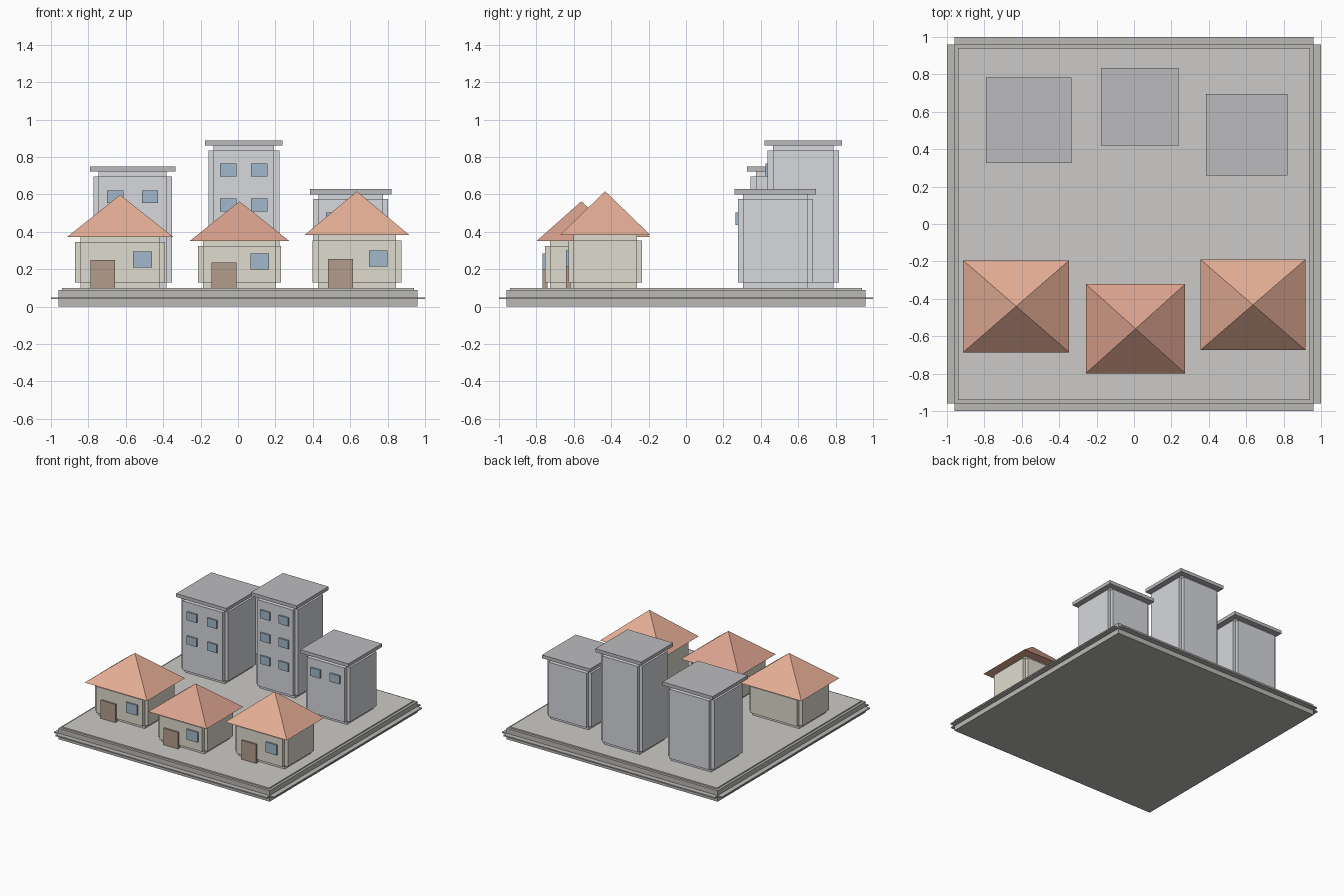
import bpy, bmesh
from mathutils import Matrix, Vector

if "Cube" in bpy.data.objects:
    bpy.data.objects.remove(bpy.data.objects["Cube"])


def material(name, rgb):
    m = bpy.data.materials.new(name)
    m.diffuse_color = (*rgb, 1)
    m.use_nodes = True
    m.node_tree.nodes["Principled BSDF"].inputs["Base Color"].default_value = m.diffuse_color
    return m


WALL = material("plaster", (0.74, 0.71, 0.62))
TOWER = material("concrete", (0.68, 0.69, 0.72))
CAP = material("flat_roof", (0.50, 0.50, 0.52))
GLASS = material("glass", (0.36, 0.48, 0.60))
DOOR = material("door_wood", (0.45, 0.34, 0.26))
TILE = material("roof_tile", (0.78, 0.42, 0.30))
TILE_DARK = material("roof_tile_dark", (0.70, 0.36, 0.27))
PAVING = material("paving", (0.60, 0.59, 0.57))
CURB = material("curb", (0.50, 0.49, 0.47))


def finish(name, bm, mat):
    mesh = bpy.data.meshes.new(name)
    bm.to_mesh(mesh)
    bm.free()
    mesh.materials.append(mat)
    obj = bpy.data.objects.new(name, mesh)
    bpy.context.collection.objects.link(obj)
    return obj


def add_box(bm, lo, hi):
    lo, hi = Vector(lo), Vector(hi)
    m = Matrix.Translation((lo + hi) / 2) @ Matrix.Diagonal((*(hi - lo), 1))
    bmesh.ops.create_cube(bm, size=1, matrix=m)


def box(name, lo, hi, mat):
    bm = bmesh.new()
    add_box(bm, lo, hi)
    return finish(name, bm, mat)


def stepped_box(name, lo, hi, r, mat):
    """Three crossing boxes, each full length along one axis and inset by r on the others."""
    bm = bmesh.new()
    for axis in range(3):
        inset = Vector([0 if i == axis else r for i in range(3)])
        add_box(bm, Vector(lo) + inset, Vector(hi) - inset)
    return finish(name, bm, mat)


def front_panel(name, cx, front, z0, z1, w, mat):
    return box(name, (cx - w / 2, front - 0.013, z0), (cx + w / 2, front + 0.013, z1), mat)


def pyramid(name, cx, cy, w, d, z0, z1, mat):
    bm = bmesh.new()
    base = [bm.verts.new((cx + sx * w / 2, cy + sy * d / 2, z0))
            for sx, sy in ((-1, -1), (1, -1), (1, 1), (-1, 1))]
    tip = bm.verts.new((cx, cy, z1))
    bm.faces.new(base[::-1])
    for i in range(4):
        bm.faces.new((base[i], base[(i + 1) % 4], tip))
    return finish(name, bm, mat)


# Ground slab with a thin paved top
stepped_box("ground_slab", (-1, -1, 0), (1, 1, 0.09), 0.04, CURB)
box("paved_top", (-0.94, -0.94, 0.085), (0.94, 0.94, 0.10), PAVING)

G = 0.10   # ground level
R = 0.028  # corner step of the buildings


def house(name, cx, cy, w, d, eave, apex, door_x, door_top, win_x, win_z, tile):
    front = cy - d / 2
    stepped_box(name + "_walls", (cx - w / 2, front, G), (cx + w / 2, cy + d / 2, eave), R, WALL)
    pyramid(name + "_roof", cx, cy, w + 0.085, d + 0.088, eave, apex, tile)
    front_panel(name + "_door", door_x, front, G, door_top, 0.132, DOOR)
    front_panel(name + "_window", win_x, front, win_z - 0.042, win_z + 0.042, 0.10, GLASS)


house("left_house", -0.63, -0.44, 0.482, 0.404, 0.373, 0.598, -0.723, 0.25, -0.511, 0.252, TILE)
house("middle_house", 0.008, -0.56, 0.445, 0.388, 0.352, 0.563, -0.075, 0.236, 0.117, 0.241, TILE_DARK)
house("right_house", 0.636, -0.432, 0.475, 0.395, 0.383, 0.617, 0.548, 0.256, 0.75, 0.258, TILE)


def tower(name, cx, cy, w, top, rows):
    h = w / 2
    stepped_box(name + "_walls", (cx - h, cy - h, G), (cx + h, cy + h, top), R, TOWER)
    c = h + 0.018
    box(name + "_roof_slab", (cx - c, cy - c, top - 0.002), (cx + c, cy + c, top + 0.026), CAP)
    # Front windows, two per floor
    for i, z in enumerate(rows):
        for side, s in (("left", -1), ("right", 1)):
            front_panel(f"{name}_window_{side}_{i + 1}", cx + s * 0.22 * w, cy - h,
                        z - 0.034, z + 0.034, 0.088, GLASS)


tower("left_tower", -0.563, 0.555, 0.42, 0.724, (0.39, 0.588))
tower("middle_tower", 0.031, 0.627, 0.38, 0.863, (0.357, 0.544, 0.731))
tower("right_tower", 0.603, 0.478, 0.40, 0.603, (0.47,))
